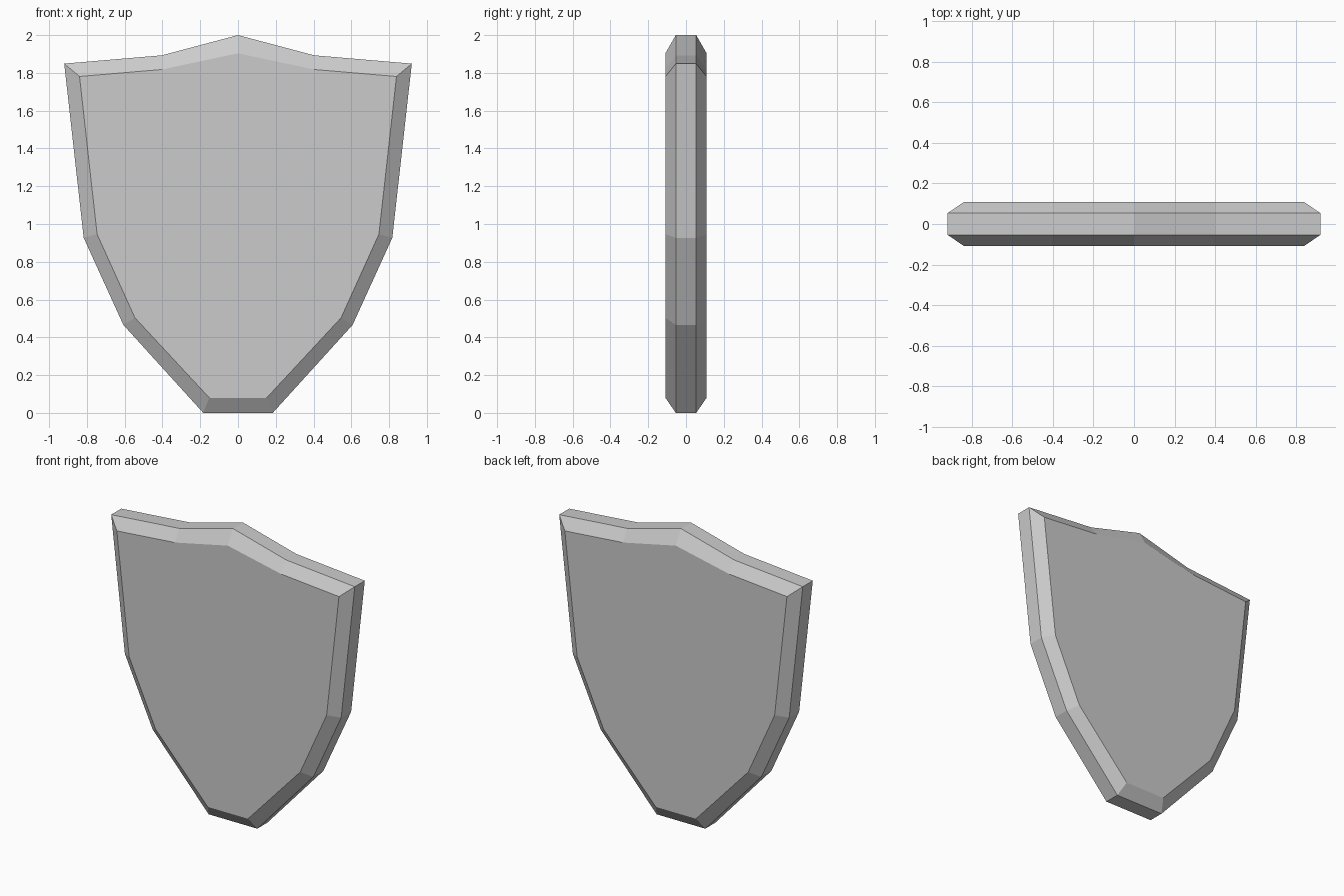
import bpy, bmesh

if "Cube" in bpy.data.objects:
    bpy.data.objects.remove(bpy.data.objects["Cube"])

# Right half of the rim and of the flat face, as (x, z) from top centre to foot
RIM = [(0, 2.0), (0.403, 1.893), (0.92, 1.849), (0.817, 0.927), (0.607, 0.466), (0.184, 0)]
FACE = [(0, 1.904), (0.403, 1.818), (0.839, 1.781), (0.746, 0.946), (0.546, 0.504), (0.152, 0.08)]
RIM_Y, FACE_Y = 0.054, 0.109


def outline(half):
    """Mirror a half profile into a closed loop."""
    return half + [(-x, z) for x, z in reversed(half[1:])]


bm = bmesh.new()

# Four rings from front to back: face, rim, rim, face
rings = []
for half, y in ((FACE, -FACE_Y), (RIM, -RIM_Y), (RIM, RIM_Y), (FACE, FACE_Y)):
    rings.append([bm.verts.new((x, y, z)) for x, z in outline(half)])

# Bevels and edge band
for a, b in zip(rings, rings[1:]):
    n = len(a)
    for i in range(n):
        j = (i + 1) % n
        bm.faces.new((a[i], a[j], b[j], b[i]))

# Flat front and back
bm.faces.new(rings[0])
bm.faces.new(rings[-1])
bmesh.ops.recalc_face_normals(bm, faces=bm.faces)

mesh = bpy.data.meshes.new("shield")
bm.to_mesh(mesh)
bm.free()
bpy.context.collection.objects.link(bpy.data.objects.new("shield", mesh))
